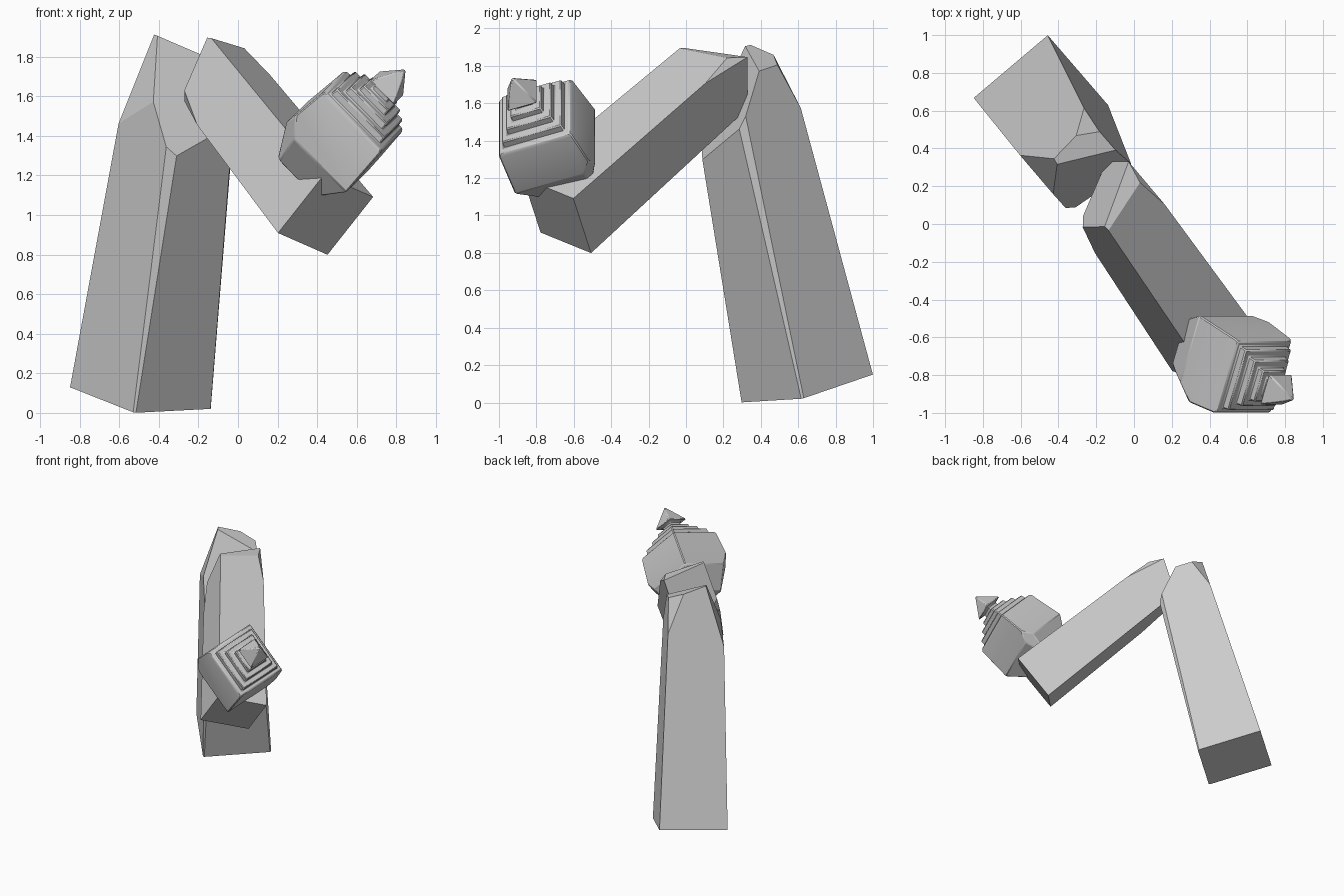
import bpy
import bmesh
from mathutils import Matrix, Vector

cube = bpy.data.objects.get("Cube")
if cube:
    bpy.data.objects.remove(cube, do_unlink=True)

# Single stone colour
stone = bpy.data.materials.new("pale grey stone")
stone.use_nodes = True
GREY = (0.6, 0.6, 0.6, 1.0)
stone.diffuse_color = GREY
stone.node_tree.nodes["Principled BSDF"].inputs["Base Color"].default_value = GREY


def frame(centre, axis, side):
    """Placement matrix whose z runs along axis and x along side."""
    w = Vector(axis).normalized()
    u = Vector(side)
    u = (u - w * u.dot(w)).normalized()
    m = Matrix((u, w.cross(u), w)).transposed().to_4x4()
    m.translation = Vector(centre)
    return m


def square_stack(name, profile, placement, chips=(), bevel=0):
    """Stack of square rings (height, half width), then broken by flat chips."""
    bm = bmesh.new()
    rings = []
    for height, half in profile:
        corners = [(-1, -1), (1, -1), (1, 1), (-1, 1)]
        rings.append([bm.verts.new((x * half, y * half, height)) for x, y in corners])
    for low, high in zip(rings, rings[1:]):
        for i in range(4):
            j = (i + 1) % 4
            bm.faces.new((low[i], low[j], high[j], high[i]))
    bm.faces.new(rings[0][::-1])
    bm.faces.new(rings[-1])
    bmesh.ops.remove_doubles(bm, verts=bm.verts, dist=0.0005)
    for point, normal in chips:
        bmesh.ops.bisect_plane(bm, geom=bm.verts[:] + bm.edges[:] + bm.faces[:],
                               plane_co=point, plane_no=Vector(normal).normalized(),
                               clear_outer=True)
        bmesh.ops.holes_fill(bm, edges=[e for e in bm.edges if e.is_boundary], sides=0)
    bmesh.ops.recalc_face_normals(bm, faces=bm.faces)
    mesh = bpy.data.meshes.new(name)
    bm.to_mesh(mesh)
    bm.free()
    mesh.materials.append(stone)
    obj = bpy.data.objects.new(name, mesh)
    bpy.context.collection.objects.link(obj)
    obj.matrix_world = placement
    if bevel:
        mod = obj.modifiers.new("worn edges", "BEVEL")
        mod.width = bevel
        mod.segments = 1
        mod.limit_method = "ANGLE"
    return obj


# Tall leaning pillar with a broken top
square_stack(
    "leaning_pillar", [(0, 0.257), (1.95, 0.196)],
    frame((-0.49, 0.645, 0.075), (0.133, -0.216, 0.967), (0.39, 0.33, 0.02)),
    chips=[
        ((-0.21, -0.21, 1.32), (-0.42, -1.27, 1)),      # big front break
        ((-0.18, 0.22, 1.49), (-0.95, 0.2, 0.3)),       # right side break
        ((-0.07, 0.145, 1.85), (0.35, 0, 0.94)),        # sloped top
        ((0.21, 0.21, 1.49), (0.6, 0.7, 0.25)),         # back corner
        ((-0.252, -0.252, 0), (-0.7, -0.7, 0.06)),      # worn front edge
        ((0.252, -0.252, 0), (0.7, -0.7, 0.055)),       # worn left edge
    ])

# Fallen upper block resting against the pillar
square_stack(
    "fallen_block", [(0, 0.192), (1.5, 0.166)],
    frame((0.4425, -0.69, 1.0), (-0.464, 0.667, 0.583), (-0.651, -0.703, 0.286)),
    chips=[
        ((0.03, 0.171, 1.323), (0.47, -0.38, 1)),       # broken end
        ((-0.165, 0.165, 1.15), (-0.7, 0.7, 0.15)),     # upper corner
        ((0.165, -0.165, 1.0), (0.7, -0.7, 0.2)),       # lower corner
        ((0.0, 0.171, 1.26), (0.1, 0.8, 0.5)),          # top edge at the end
    ])

# Stepped finial with a pointed tip
finial = square_stack(
    "stepped_finial",
    [(-0.47, 0.135), (-0.29, 0.232), (-0.02, 0.212), (0, 0.2),
     (0, 0.177), (0.045, 0.172), (0.045, 0.135), (0.09, 0.13),
     (0.09, 0.092), (0.13, 0.088), (0.13, 0.05), (0.165, 0.05),
     (0.17, 0.088), (0.32, 0.0)],
    frame((0.638, -0.81, 1.53), (0.66, -0.38, 0.65), (0.7, 0, -0.71)),
    chips=[
        ((-0.19, -0.19, -0.29), (-0.7, -0.7, -0.5)),    # worn rear corners
        ((0.2, 0.2, -0.29), (0.7, 0.7, -0.5)),
    ],
    bevel=0.007)
bpy.ops.object.select_all(action="DESELECT")
finial.select_set(True)
bpy.context.view_layer.objects.active = finial
bpy.ops.object.shade_smooth_by_angle()
